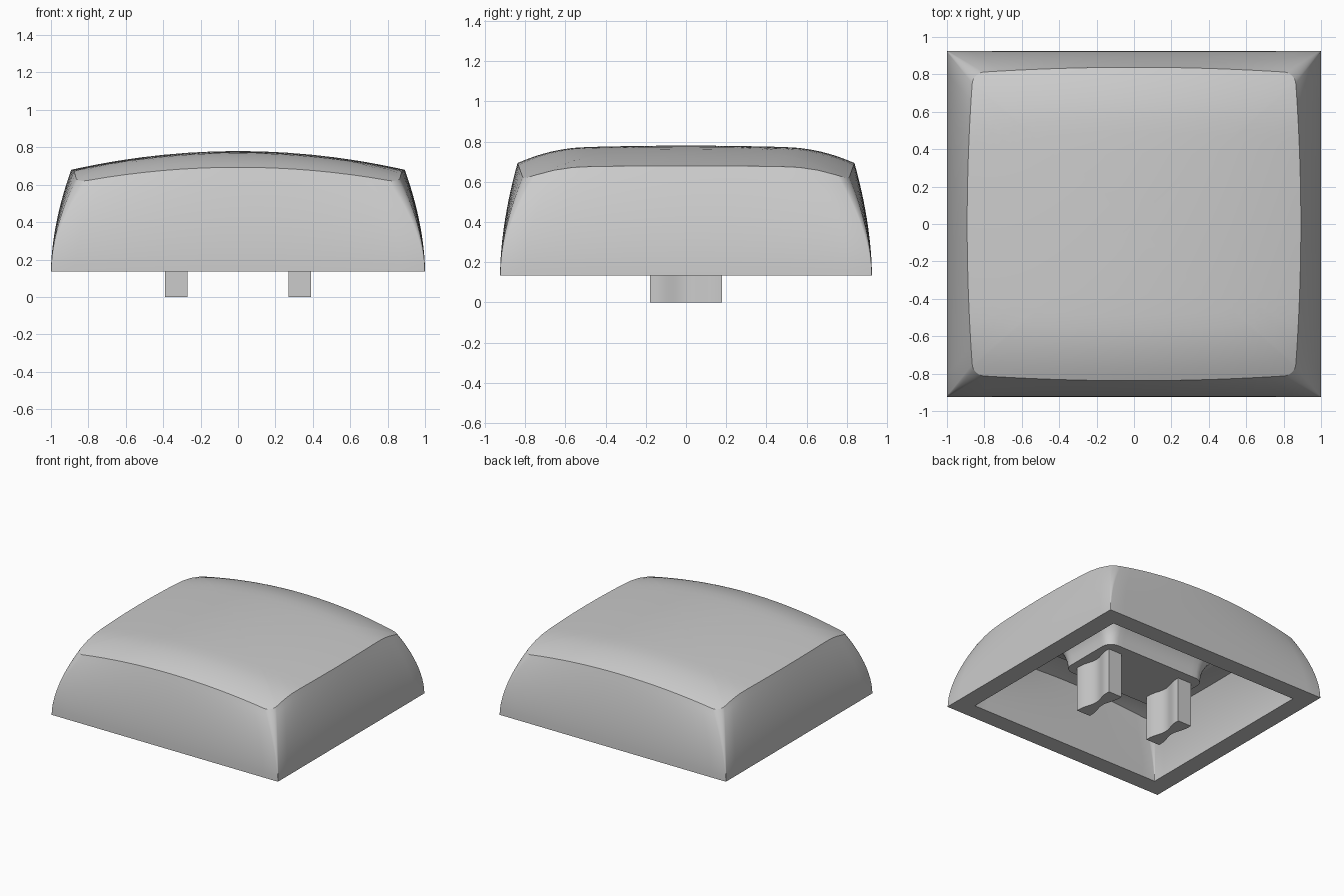
import bpy, bmesh, math

if "Cube" in bpy.data.objects:
    bpy.data.objects.remove(bpy.data.objects["Cube"], do_unlink=True)

grey = bpy.data.materials.new("light grey plastic")
grey.use_nodes = True
GREY = (0.6, 0.6, 0.6, 1)
grey.diffuse_color = GREY
grey.node_tree.nodes["Principled BSDF"].inputs["Base Color"].default_value = GREY

BASE = 0.135
ARC, SIDE = 6, 16


def finish(bm, name, angle=30):
    bmesh.ops.recalc_face_normals(bm, faces=bm.faces)
    mesh = bpy.data.meshes.new(name)
    bm.to_mesh(mesh)
    bm.free()
    mesh.materials.append(grey)
    obj = bpy.data.objects.new(name, mesh)
    bpy.context.collection.objects.link(obj)
    bpy.ops.object.select_all(action="DESELECT")
    obj.select_set(True)
    bpy.context.view_layer.objects.active = obj
    bpy.ops.object.shade_smooth_by_angle(angle=math.radians(angle))
    return obj


def ring(hx, hy, r, bow=0):
    """Rounded rectangle whose sides bow outwards in the middle."""
    arcs = []
    for k, (sx, sy) in enumerate([(1, 1), (-1, 1), (-1, -1), (1, -1)]):
        angles = [math.pi / 2 * (k + i / ARC) for i in range(ARC + 1)]
        arcs.append([(sx * (hx - r) + r * math.cos(a), sy * (hy - r) + r * math.sin(a))
                     for a in angles])
    pts = []
    for k, arc in enumerate(arcs):
        (ax, ay), (bx, by) = arc[-1], arcs[(k + 1) % 4][0]
        pts += arc
        pts += [(ax + (bx - ax) * i / SIDE, ay + (by - ay) * i / SIDE) for i in range(1, SIDE)]
    return [(x * (1 - bow * (y / hy) ** 2), y * (1 - bow * (x / hx) ** 2)) for x, y in pts]


def crown(x, y):
    """Height of the domed top."""
    return 0.78 - 0.126 * x * x - 0.029 * y * y - 0.58 * max(0, abs(y) - 0.5) ** 2


def bridge(bm, a, b):
    n = len(a)
    for i in range(n):
        bm.faces.new((a[i], a[(i + 1) % n], b[(i + 1) % n], b[i]))


def skin(bm, low, high, drop):
    """Curved walls and domed cap; returns the bottom loop."""
    loops = []
    for i in range(13):
        t = i / 12
        w = t ** 1.8
        loops.append([bm.verts.new((lx + (hx - lx) * w, ly + (hy - ly) * w,
                                    BASE + (crown(hx, hy) - drop - BASE) * t))
                      for (lx, ly), (hx, hy) in zip(low, high)])
    for s in (0.96, 0.91, 0.86, 0.8, 0.74, 0.67, 0.58, 0.45, 0.3, 0.15):
        loops.append([bm.verts.new((x * s, y * s, crown(x * s, y * s) - drop)) for x, y in high])
    for a, b in zip(loops, loops[1:]):
        bridge(bm, a, b)
    centre = bm.verts.new((0, 0, crown(0, 0) - drop))
    last = loops[-1]
    for i in range(len(last)):
        bm.faces.new((last[i], last[(i + 1) % len(last)], centre))
    return loops[0]


# Hollow cap: outer skin, inner skin and the flat rim between them
bm = bmesh.new()
outer = skin(bm, ring(1, 0.925, 0.004), ring(0.892, 0.838, 0.06, 0.035), 0)
inner = skin(bm, ring(0.855, 0.785, 0.004), ring(0.75, 0.7, 0.06, 0.035), 0.14)
bridge(bm, outer, inner)
finish(bm, "cap_shell")

# Mounting boss under the ceiling, flaring out into it
bm = bmesh.new()
loops = []
for z, grow in [(0.36, 0), (0.42, 0.008), (0.47, 0.025), (0.52, 0.055),
                (0.56, 0.095), (0.59, 0.15), (0.61, 0.22)]:
    loops.append([bm.verts.new((x, y, z)) for x, y in ring(0.45 + grow, 0.26 + grow, 0.08 + grow)])
for a, b in zip(loops, loops[1:]):
    bridge(bm, a, b)
bm.faces.new(loops[0])
bm.faces.new(loops[-1])
finish(bm, "mounting_boss")

# Two stems with hollowed long faces
for side, x0 in (("right", -0.33), ("left", 0.33)):
    bm = bmesh.new()
    ys = [-0.18 + 0.36 * i / 20 for i in range(21)]
    half = [0.06 - 0.03 * math.cos(math.pi / 2 * min(1, abs(y) / 0.15)) ** 2 for y in ys]
    outline = [(x0 + h, y) for h, y in zip(half, ys)]
    outline += [(x0 - h, y) for h, y in reversed(list(zip(half, ys)))]
    bottom = [bm.verts.new((x, y, 0)) for x, y in outline]
    top = [bm.verts.new((x, y, 0.4)) for x, y in outline]
    bridge(bm, bottom, top)
    bm.faces.new(bottom)
    bm.faces.new(top)
    finish(bm, side + "_stem")
